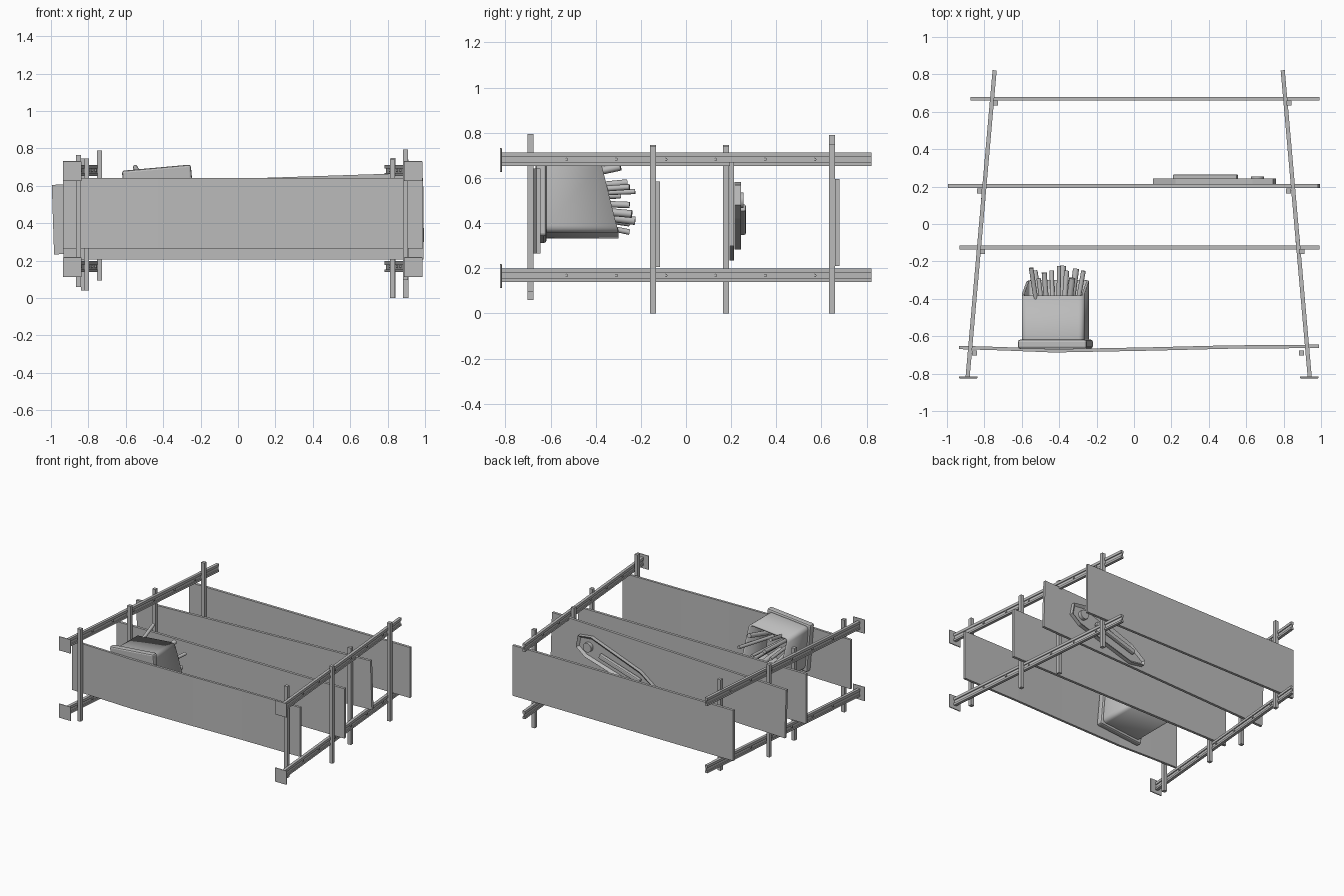
import bpy, bmesh, math, random
from mathutils import Vector, Matrix

cube = bpy.data.objects.get("Cube")
if cube:
    bpy.data.objects.remove(cube, do_unlink=True)

grey = bpy.data.materials.new("plain grey")
grey.use_nodes = True
tone = (0.5, 0.5, 0.5, 1)
grey.diffuse_color = tone
grey.node_tree.nodes["Principled BSDF"].inputs["Base Color"].default_value = tone


def finish(name, bm, matrix=None):
    bmesh.ops.recalc_face_normals(bm, faces=bm.faces[:])
    mesh = bpy.data.meshes.new(name)
    bm.to_mesh(mesh)
    bm.free()
    mesh.materials.append(grey)
    ob = bpy.data.objects.new(name, mesh)
    bpy.context.collection.objects.link(ob)
    if matrix:
        ob.matrix_world = matrix
    return ob


def placed(loc, axis="Y", angle=0):
    return Matrix.Translation(loc) @ Matrix.Rotation(angle, 4, axis)


def box(name, loc, size, axis="Y", angle=0, bevel=0):
    bm = bmesh.new()
    bmesh.ops.create_cube(bm, size=1)
    bmesh.ops.scale(bm, vec=size, verts=bm.verts)
    ob = finish(name, bm, placed(loc, axis, angle))
    if bevel:
        mod = ob.modifiers.new("bevel", "BEVEL")
        mod.width, mod.segments = bevel, 2
    return ob


def rod(name, a, b, radius, sides=10):
    a, b = Vector(a), Vector(b)
    bm = bmesh.new()
    bmesh.ops.create_cone(bm, cap_ends=True, segments=sides, radius1=radius,
                          radius2=radius, depth=(b - a).length)
    turn = (b - a).to_track_quat("Z", "Y").to_matrix().to_4x4()
    ob = finish(name, bm, Matrix.Translation((a + b) / 2) @ turn)
    for p in ob.data.polygons:
        p.use_smooth = len(p.vertices) == 4
    return ob


def rail_x(side, y):
    return 0.025 + side * (0.8425 - 0.088 * y)


# Slanted channel rails with feet and bolts
for side, label in ((-1, "right"), (1, "left")):
    lean = math.atan(0.088) * side
    for z, level in ((0.168, "lower"), (0.682, "upper")):
        mid = rail_x(side, 0)
        for dz, height, width in ((0.02, 0.02, 0.022), (0, 0.03, 0.008), (-0.022, 0.015, 0.022)):
            box(f"{label}_{level}_rail", (mid, 0, z + dz), (width, 1.65, height), "Z", lean)
        box(f"{label}_{level}_foot", (rail_x(side, -0.82) - 0.003 * side, -0.82, z - 0.003),
            (0.1, 0.01, 0.107), bevel=0.004)
        for i in range(6):
            y = -0.53 + i * 0.22
            x = rail_x(side, y)
            rod("rail_bolt", (x - 0.011, y, z), (x + 0.011, y, z), 0.008, 8)

# Square cross posts: x, y, bottom, top
posts = [(-0.852, -0.689, 0.06, 0.765), (0.895, -0.689, 0.097, 0.795),
         (-0.81, -0.147, 0.04, 0.745), (0.897, -0.147, 0.0, 0.74),
         (-0.825, 0.177, 0.04, 0.745), (0.825, 0.177, 0.0, 0.74),
         (-0.741, 0.647, 0.095, 0.79), (0.828, 0.647, 0.0, 0.75)]
for x, y, low, high in posts:
    box("cross_post", (x, y, (low + high) / 2), (0.027, 0.027, high - low))

# Flat boards
box("second_board", (0.03, -0.125, 0.395), (1.925, 0.02, 0.38))
box("third_board", (0, 0.203, 0.452), (1.98, 0.02, 0.372), "Y", -0.033)
box("fourth_board", (0.058, 0.67, 0.403), (1.865, 0.02, 0.385))

# Slightly sagging first board
bm = bmesh.new()
bends = [(-0.935, -0.66), (-0.7, -0.667), (-0.43, -0.678), (0.1, -0.668), (0.5, -0.658), (0.99, -0.654)]
line = [bm.verts.new((x, y - 0.009, 0.266)) for x, y in bends]
line += [bm.verts.new((x, y + 0.009, 0.266)) for x, y in reversed(bends)]
base = bm.faces.new(line)
grown = bmesh.ops.extrude_face_region(bm, geom=[base])["geom"]
bmesh.ops.translate(bm, vec=(0, 0, 0.376),
                    verts=[v for v in grown if isinstance(v, bmesh.types.BMVert)])
finish("first_board", bm)

# Open holder with a slanted mouth on a wider base
TILT = -0.09
spot = (-0.42, 0, 0.512)
box("holder_base", (spot[0], -0.642, spot[2]), (0.37, 0.048, 0.372), "Y", TILT, 0.012)
bm = bmesh.new()
half = 0.168
corners = [(-half, -half), (half, -half), (half, half), (-half, half)]
low = [bm.verts.new((x, -0.618, z)) for x, z in corners]
high = [bm.verts.new((x, -0.3 if z < 0 else -0.383, z)) for x, z in corners]
bm.faces.new(low)
for i in range(4):
    j = (i + 1) % 4
    bm.faces.new((low[i], low[j], high[j], high[i]))
edges = [bm.edges.get((a, b)) for a, b in zip(low, high)]
bmesh.ops.bevel(bm, geom=edges, offset=0.03, segments=4, profile=0.5, affect="EDGES")
holder = finish("holder_body", bm, placed(spot, "Y", TILT))
for p in holder.data.polygons:
    p.use_smooth = len(p.vertices) == 4
wall = holder.modifiers.new("wall", "SOLIDIFY")
wall.thickness, wall.offset = 0.014, -1
bpy.context.view_layer.objects.active = holder
holder.select_set(True)
bpy.ops.object.shade_smooth_by_angle(angle=math.radians(35))

# Loose sticks in the holder
random.seed(4)
tips = [(-0.55, -0.235, 0.7), (-0.51, -0.29, 0.52), (-0.48, -0.26, 0.58), (-0.44, -0.25, 0.36),
        (-0.40, -0.225, 0.54), (-0.36, -0.25, 0.48), (-0.38, -0.225, 0.41), (-0.33, -0.29, 0.65),
        (-0.31, -0.24, 0.44), (-0.27, -0.25, 0.56), (-0.53, -0.25, 0.4)]
for tip in tips:
    root = (-0.42 + (tip[0] + 0.42) * 0.6, -0.58, 0.51 + (tip[2] - 0.51) * 0.55)
    rod("stick", root, tip, random.uniform(0.011, 0.019))

# Long shallow tray leaning on the third board
bm = bmesh.new()
outline = [(-0.34, -0.03), (-0.24, -0.08), (0.24, -0.085), (0.33, -0.05),
           (0.34, 0.04), (0.24, 0.085), (-0.2, 0.06), (-0.34, 0.01)]
face = bm.faces.new([bm.verts.new((x, 0, z)) for x, z in outline])
grown = bmesh.ops.extrude_face_region(bm, geom=[face])["geom"]
bmesh.ops.translate(bm, vec=(0, 0.03, 0),
                    verts=[v for v in grown if isinstance(v, bmesh.types.BMVert)])
top = [f for f in grown if isinstance(f, bmesh.types.BMFace)]
bmesh.ops.inset_region(bm, faces=top, thickness=0.02)
bmesh.ops.translate(bm, vec=(0, -0.016, 0), verts=top[0].verts[:])
lean = -0.3
seat = placed((0.43, 0.214, 0.43), "Y", lean)
finish("tray", bm, seat)


def on_tray(x, y, z):
    return seat @ Vector((x, y, z))


box("tray_spine", on_tray(-0.05, 0.036, 0), (0.36, 0.03, 0.035), "Y", lean, 0.008)
rod("tray_knob", on_tray(0.24, 0.012, 0), on_tray(0.24, 0.04, 0), 0.035, 16)
